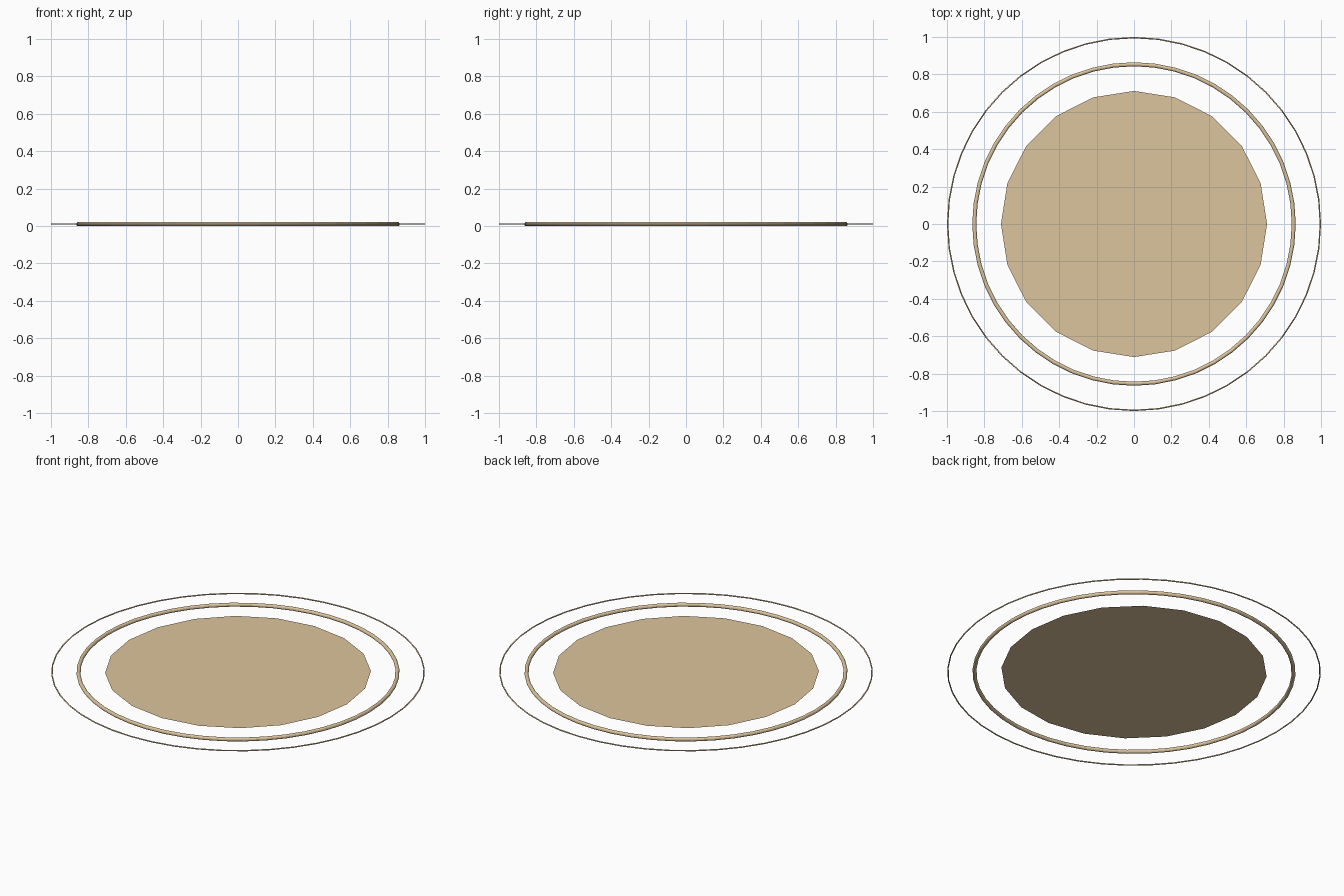
import bpy

if "Cube" in bpy.data.objects:
    bpy.data.objects.remove(bpy.data.objects["Cube"])

Z = 0.0107  # shared mid height of all parts

mat = bpy.data.materials.new("tan")
mat.diffuse_color = (0.72, 0.56, 0.34, 1)
mat.use_nodes = True
mat.node_tree.nodes["Principled BSDF"].inputs["Base Color"].default_value = mat.diffuse_color


def finish(name):
    ob = bpy.context.object
    ob.name = name
    ob.data.materials.append(mat)
    return ob


def ring(name, major, minor):
    bpy.ops.mesh.primitive_torus_add(
        major_radius=major, minor_radius=minor,
        major_segments=48, minor_segments=12, location=(0, 0, Z))
    return finish(name)


# flat 20-sided centre plate
bpy.ops.mesh.primitive_circle_add(vertices=20, radius=0.7115,
                                  fill_type='NGON', location=(0, 0, Z))
disc = finish("centre_disc")

# two concentric rings
ring("inner_ring", 0.854, 0.0107)
ring("outer_ring", 0.9964, 0.0036)
